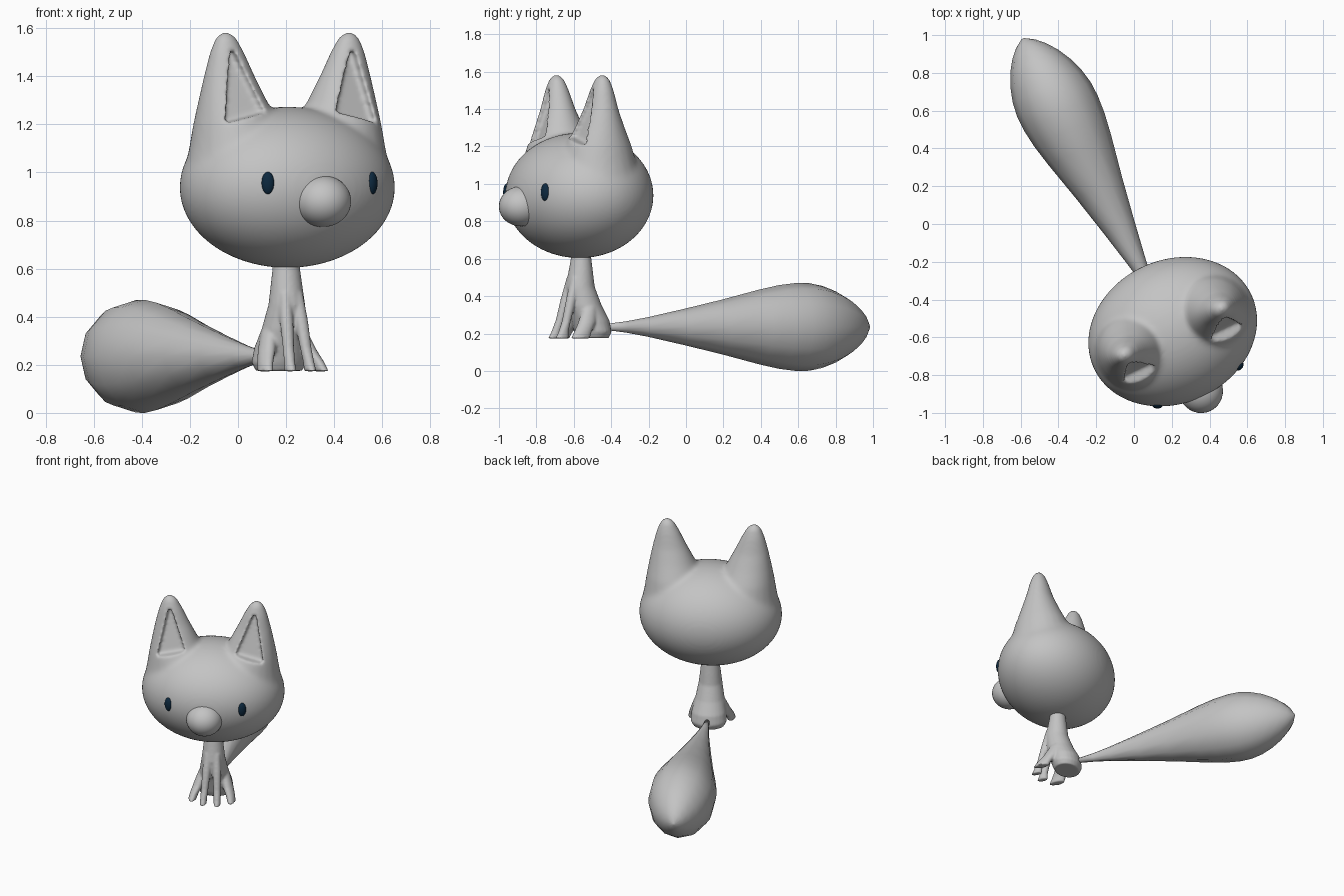
import bpy, bmesh, math
from mathutils import Matrix, Vector

if "Cube" in bpy.data.objects:
    bpy.data.objects.remove(bpy.data.objects["Cube"])

# The whole animal is turned about z around the body axis
FRAME = Matrix.Translation((0.205, -0.57, 0)) @ Matrix.Rotation(math.radians(25.5), 4, 'Z')


def material(name, rgb):
    m = bpy.data.materials.new(name)
    m.diffuse_color = (*rgb, 1)
    m.use_nodes = True
    m.node_tree.nodes["Principled BSDF"].inputs["Base Color"].default_value = m.diffuse_color
    return m


GREY = material("soft grey", (0.55, 0.55, 0.55))
NAVY = material("dark navy", (0.004, 0.022, 0.05))


def loft(bm, rings, n=24):
    """Skin ellipses; each ring is (centre, first half-axis, second half-axis)."""
    loops = []
    for c, a, b in rings:
        c, a, b = Vector(c), Vector(a), Vector(b)
        loops.append([bm.verts.new(c + a * math.cos(2 * math.pi * i / n)
                                   + b * math.sin(2 * math.pi * i / n)) for i in range(n)])
    for lo, hi in zip(loops, loops[1:]):
        for i in range(n):
            j = (i + 1) % n
            bm.faces.new((lo[i], lo[j], hi[j], hi[i]))
    bm.faces.new(loops[0][::-1])
    bm.faces.new(loops[-1])


def upright(bm, sections):
    """Loft of horizontal ellipses from (x, y, z, rx, ry)."""
    loft(bm, [((x, y, z), (rx, 0, 0), (0, ry, 0)) for x, y, z, rx, ry in sections])


def ellipsoid(bm, centre, radii, turn=0, u=32, v=20):
    m = (Matrix.Translation(centre) @ Matrix.Rotation(turn, 4, 'Z')
         @ Matrix.Diagonal((*radii, 1)))
    bmesh.ops.create_uvsphere(bm, u_segments=u, v_segments=v, radius=1, matrix=m)


def make(name, bm, mat):
    bmesh.ops.recalc_face_normals(bm, faces=bm.faces)
    me = bpy.data.meshes.new(name)
    bm.to_mesh(me)
    bm.free()
    ob = bpy.data.objects.new(name, me)
    bpy.context.collection.objects.link(ob)
    ob.matrix_world = FRAME
    me.materials.append(mat)
    for p in me.polygons:
        p.use_smooth = True
    return ob


def blend(ob, voxel, passes):
    """Fuse overlapping solids and soften the joins."""
    r = ob.modifiers.new("fuse", 'REMESH')
    r.mode = 'VOXEL'
    r.voxel_size = voxel
    r.use_smooth_shade = True
    s = ob.modifiers.new("soften", 'SMOOTH')
    s.factor = 0.5
    s.iterations = passes


def bake(ob, mat):
    bpy.context.view_layer.update()
    dg = bpy.context.evaluated_depsgraph_get()
    me = bpy.data.meshes.new_from_object(ob.evaluated_get(dg))
    ob.modifiers.clear()
    ob.data = me
    me.materials.clear()
    me.materials.append(mat)
    for p in me.polygons:
        p.use_smooth = True
        p.material_index = 0


# Head with two ears
bm = bmesh.new()
ellipsoid(bm, (0, 0, 0.938), (0.462, 0.38, 0.335), u=64, v=40)
EAR = [(0.200, 1.00, 0.250, 0.250), (0.215, 1.10, 0.215, 0.215),
       (0.235, 1.20, 0.180, 0.180), (0.252, 1.30, 0.145, 0.132),
       (0.267, 1.40, 0.110, 0.090), (0.278, 1.50, 0.074, 0.062),
       (0.283, 1.56, 0.046, 0.040), (0.284, 1.585, 0.018, 0.015)]
for s in (-1, 1):
    upright(bm, [(s * x, 0, z, rx, ry) for x, z, rx, ry in EAR])
head = make("head", bm, GREY)
blend(head, 0.012, 14)

# Ear hollows are cut by sloping three-sided prisms
bm = bmesh.new()
for s in (-1, 1):
    tri = [(0.28, 1.535, -0.005), (0.345, 1.205, -0.10), (0.165, 1.25, -0.10)]
    front = [bm.verts.new((s * x, -0.5, z)) for x, z, y in tri]
    back = [bm.verts.new((s * x, y, z)) for x, z, y in tri]
    bm.faces.new(front)
    bm.faces.new(back[::-1])
    for i in range(3):
        j = (i + 1) % 3
        bm.faces.new((front[i], back[i], back[j], front[j]))
cutter = make("ear_hollow_cutter", bm, GREY)
cutter.hide_render = True
cut = head.modifiers.new("hollow", 'BOOLEAN')
cut.operation = 'DIFFERENCE'
cut.solver = 'EXACT'
cut.object = cutter
blend(head, 0.01, 5)
bake(head, GREY)
bpy.data.objects.remove(cutter)

# Nose
bm = bmesh.new()
ellipsoid(bm, (0, -0.345, 0.88), (0.117, 0.12, 0.107))
make("nose", bm, GREY)

# Eyes
for s, side in ((-1, "left"), (1, "right")):
    bm = bmesh.new()
    ellipsoid(bm, (s * 0.24, -0.316, 0.955), (0.027, 0.019, 0.047), turn=s * 0.45, u=20, v=14)
    make(side + "_eye", bm, NAVY)

# Body: narrow neck, wide seat, two front legs and two hind feet
bm = bmesh.new()
upright(bm, [(0, 0.01, 0.70, 0.055, 0.052), (0, 0.01, 0.60, 0.058, 0.054),
             (0, 0.005, 0.45, 0.076, 0.078), (0, 0.03, 0.35, 0.094, 0.092),
             (0, 0.065, 0.27, 0.112, 0.100), (0, 0.08, 0.21, 0.118, 0.096),
             (0, 0.08, 0.175, 0.100, 0.080)])
for s in (-1, 1):
    upright(bm, [(s * 0.028, -0.03, 0.50, 0.025, 0.03), (s * 0.034, -0.065, 0.38, 0.028, 0.028),
                 (s * 0.040, -0.095, 0.27, 0.024, 0.024), (s * 0.044, -0.115, 0.21, 0.022, 0.028),
                 (s * 0.046, -0.125, 0.173, 0.022, 0.038)])
    upright(bm, [(s * 0.07, 0.03, 0.34, 0.03, 0.04), (s * 0.095, 0.00, 0.26, 0.034, 0.05),
                 (s * 0.118, -0.035, 0.21, 0.028, 0.05), (s * 0.128, -0.055, 0.173, 0.026, 0.055)])
body = make("body", bm, GREY)
blend(body, 0.008, 4)
bake(body, GREY)

# Tail: twelve-sided spindle
TAIL = [(0.15, 0.015), (0.28, 0.030), (0.41, 0.052), (0.63, 0.097), (0.855, 0.146),
        (1.08, 0.200), (1.20, 0.224), (1.30, 0.235), (1.38, 0.234), (1.46, 0.219),
        (1.54, 0.190), (1.61, 0.152), (1.67, 0.105), (1.71, 0.062), (1.742, 0.008)]
bm = bmesh.new()
loft(bm, [((-0.028 * y, y, 0.235), (r * 0.92, 0, 0), (0, 0, r)) for y, r in TAIL], 12)
make("tail", bm, GREY)
